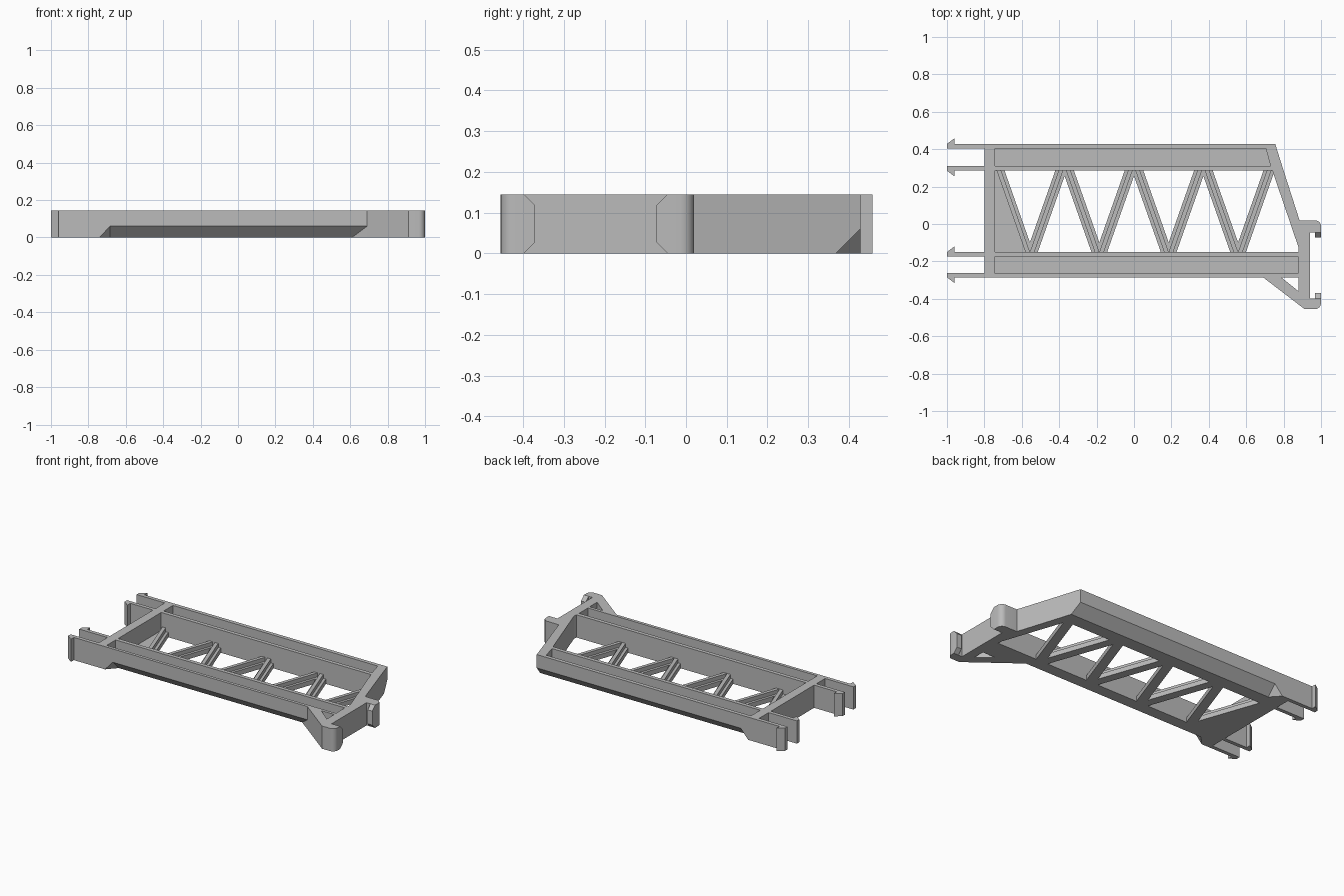
import bpy, bmesh, math
from mathutils import Vector

if "Cube" in bpy.data.objects:
    bpy.data.objects.remove(bpy.data.objects["Cube"], do_unlink=True)

H = 0.145            # overall height
FLOOR = 0.06         # channel floor height
BASE, RIDGE = 0.03, 0.055
FRONT, BACK = (-0.285, -0.15), (0.285, 0.428)   # y range of each rail

grey = bpy.data.materials.new("plain_grey")
grey.use_nodes = True
grey.diffuse_color = (0.5, 0.5, 0.5, 1)
grey.node_tree.nodes["Principled BSDF"].inputs["Base Color"].default_value = (0.5, 0.5, 0.5, 1)


def finish(name, bm):
    bmesh.ops.recalc_face_normals(bm, faces=bm.faces)
    mesh = bpy.data.meshes.new(name)
    bm.to_mesh(mesh)
    bm.free()
    mesh.materials.append(grey)
    ob = bpy.data.objects.new(name, mesh)
    bpy.context.collection.objects.link(ob)
    return ob


def prism(name, pts, z0=0.0, z1=H):
    """Extrude a plan outline upwards."""
    bm = bmesh.new()
    face = bm.faces.new([bm.verts.new((x, y, z0)) for x, y in pts])
    new = bmesh.ops.extrude_face_region(bm, geom=[face])["geom"]
    verts = [v for v in new if isinstance(v, bmesh.types.BMVert)]
    bmesh.ops.translate(bm, verts=verts, vec=(0, 0, z1 - z0))
    return finish(name, bm)


def hull(name, pts):
    bm = bmesh.new()
    for p in pts:
        bm.verts.new(p)
    bmesh.ops.convex_hull(bm, input=bm.verts)
    return finish(name, bm)


def rect(x0, x1, y0, y1):
    return [(x0, y0), (x1, y0), (x1, y1), (x0, y1)]


def arc(cx, cy, r, a0, a1, n=6):
    angles = [math.radians(a0 + (a1 - a0) * i / n) for i in range(n + 1)]
    return [(cx + r * math.cos(a), cy + r * math.sin(a)) for a in angles]


def activate(ob):
    bpy.ops.object.select_all(action='DESELECT')
    ob.select_set(True)
    bpy.context.view_layer.objects.active = ob


def cut(ob, cutter):
    mod = ob.modifiers.new("cut", 'BOOLEAN')
    mod.operation, mod.solver, mod.object = 'DIFFERENCE', 'EXACT', cutter
    cutter.hide_render = True
    activate(ob)
    bpy.ops.object.modifier_apply(modifier=mod.name)
    bpy.data.objects.remove(cutter, do_unlink=True)


def edge_wedge(side, y, x_out, x_in):
    """Cutter for the sloping lower edge; side is -1 front, +1 back."""
    inner = y - side * 0.06
    ends = [(-0.74, -0.685, -0.685), (x_out, x_out, x_in)]
    pts = []
    for xa, xb, xc in ends:
        a, b, c = Vector((xa, y, 0)), Vector((xb, y, 0.06)), Vector((xc, inner, 0))
        mid = (b + c) / 2
        pts += [mid + (p - mid) * 1.3 for p in (a, b, c)]
    return hull("edge_cutter", pts)


# Channelled side rails with a sloping lower outer edge
front_rail = prism("front_rail", rect(-0.8, 0.88, *FRONT))
cut(front_rail, prism("channel_cutter", rect(-0.742, 0.878, -0.265, -0.175), FLOOR, H + 0.1))
cut(front_rail, edge_wedge(-1, FRONT[0], 0.69, 0.61))

back_rail = prism("back_rail", [(-0.8, 0.285), (0.8, 0.285), (0.755, 0.428), (-0.8, 0.428)])
cut(back_rail, prism("channel_cutter", [(-0.742, 0.31), (0.73, 0.31), (0.705, 0.403), (-0.742, 0.403)],
                     FLOOR, H + 0.1))
cut(back_rail, edge_wedge(1, BACK[1], 0.95, 0.95))

# End walls joining the rails
prism("end_wall", rect(-0.8, -0.742, FRONT[1], BACK[0]))
prism("slanted_end_wall", [(0.8, 0.285), (0.885, 0.02), (0.88, 0.02), (0.88, -0.126), (0.74, 0.285)])

# Low corner plate and ridged diagonal braces
prism("corner_plate", [(-0.742, 0.285), (-0.72, 0.285), (-0.545, -0.15), (-0.742, -0.15)], 0, BASE)
STEP = 0.371
for i in range(4):
    low = (i - 1.5) * STEP
    for s in (-1, 1):
        top_x, low_x = low + s * (STEP / 2 - 0.02), low + s * 0.012
        for part, w, z0, z1 in (("base", 0.03, 0, BASE), ("ridge", 0.012, BASE, RIDGE)):
            prism("brace_" + part, [(low_x - w, FRONT[1]), (low_x + w, FRONT[1]),
                                    (top_x + w, BACK[0]), (top_x - w, BACK[0])], z0, z1)

# Barbed snap arms; each barb points away from its partner
for outer, s in ((BACK[1], 1), (BACK[0], -1), (FRONT[1], 1), (FRONT[0], -1)):
    inner = outer - s * 0.024
    prism("snap_arm", [(-0.8, inner), (-1, inner), (-1, outer),
                       (-0.96, outer + s * 0.03), (-0.96, outer), (-0.8, outer)])

# Open bracket with rounded corners and a bracing gusset
bracket = prism("end_bracket", [(0.88, 0.02)] + arc(0.967, -0.013, 0.033, 90, 0)
                + [(1, -0.045), (0.94, -0.045), (0.94, -0.398), (1, -0.398)]
                + arc(0.967, -0.422, 0.033, 0, -90)
                + [(0.912, -0.455), (0.69, -0.285), (0.787, -0.285), (0.88, -0.36)])
activate(bracket)
bpy.ops.object.shade_smooth_by_angle(angle=math.radians(30))

# Bevelled lips inside the bracket mouth
for y, s in ((-0.045, -1), (-0.398, 1)):
    tip = y + s * 0.028
    hull("bracket_lip", [(x, yy, z) for x in (0.967, 1.0)
                         for yy, m in ((y, 0), (tip, 0.028)) for z in (m, H - m)])
